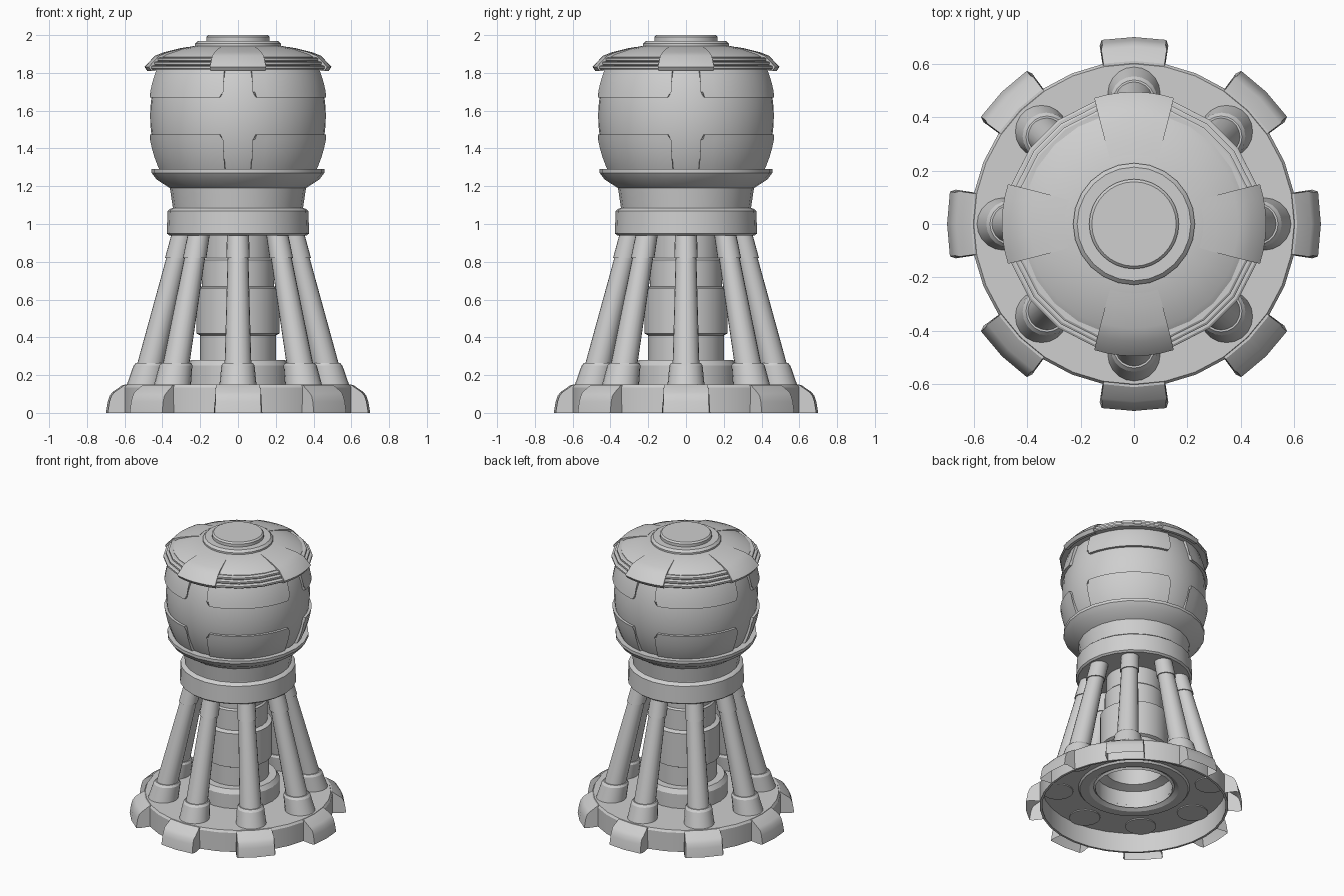
import bpy, bmesh
from math import sin, cos, pi, radians, sqrt
from mathutils import Vector

cube = bpy.data.objects.get("Cube")
if cube:
    bpy.data.objects.remove(cube, do_unlink=True)

grey = bpy.data.materials.new("plain_grey")
grey.use_nodes = True
GREY = (0.62, 0.62, 0.62, 1)
grey.diffuse_color = GREY
grey.node_tree.nodes["Principled BSDF"].inputs["Base Color"].default_value = GREY


def finish(name, bm, angle=32):
    """Turn a bmesh into a smooth-shaded object with sharp corners."""
    bmesh.ops.remove_doubles(bm, verts=bm.verts, dist=1e-5)
    bmesh.ops.recalc_face_normals(bm, faces=bm.faces)
    mesh = bpy.data.meshes.new(name)
    bm.to_mesh(mesh)
    bm.free()
    mesh.materials.append(grey)
    ob = bpy.data.objects.new(name, mesh)
    bpy.context.collection.objects.link(ob)
    bpy.ops.object.select_all(action='DESELECT')
    ob.select_set(True)
    bpy.context.view_layer.objects.active = ob
    bpy.ops.object.shade_smooth_by_angle(angle=radians(angle))
    return ob


def lathe(name, profile, steps=24):
    """Revolve a closed (radius, height) outline all the way round."""
    bm = bmesh.new()
    rings = [[bm.verts.new((r * cos(2 * pi * i / steps), r * sin(2 * pi * i / steps), z))
              for r, z in profile] for i in range(steps)]
    n = len(profile)
    for i in range(steps):
        a, b = rings[i], rings[(i + 1) % steps]
        for j in range(n):
            k = (j + 1) % n
            if profile[j][0] == 0 and profile[k][0] == 0:
                continue
            quad = [a[j], b[j], b[k], a[k]]
            if profile[j][0] == 0:
                quad = [a[j], b[k], a[k]]
            elif profile[k][0] == 0:
                quad = [a[j], b[j], a[k]]
            bm.faces.new(quad)
    return finish(name, bm)


def sector(name, outline, centre, steps=4, hollow=False):
    """Sweep a closed (radius, height, half angle) outline over part of a turn."""
    bm = bmesh.new()
    rings = []
    for i in range(steps + 1):
        t = 2 * i / steps - 1
        ring = []
        for r, z, half in outline:
            a = radians(centre + half * t)
            ring.append(bm.verts.new((r * cos(a), r * sin(a), z)))
        rings.append(ring)
    n = len(outline)
    for a, b in zip(rings, rings[1:]):
        for j in range(n):
            k = (j + 1) % n
            bm.faces.new((a[j], b[j], b[k], a[k]))
    bm.faces.new(rings[0])
    bm.faces.new(rings[-1])
    bmesh.ops.recalc_face_normals(bm, faces=bm.faces)
    if hollow:
        floor = [f for f in bm.faces if all(v.co.z < 1e-4 for v in f.verts)]
        bmesh.ops.delete(bm, geom=floor, context='FACES')
    return finish(name, bm)


def rod(name, p0, p1, r0, r1, sides=20):
    """Tapered cylinder between two points with level ends."""
    bm = bmesh.new()
    ends = [[bm.verts.new(p + Vector((r * cos(2 * pi * i / sides), r * sin(2 * pi * i / sides), 0)))
             for i in range(sides)] for p, r in ((p0, r0), (p1, r1))]
    for i in range(sides):
        j = (i + 1) % sides
        bm.faces.new((ends[0][i], ends[0][j], ends[1][j], ends[1][i]))
    for ring in ends:
        bm.faces.new(ring)
    return finish(name, bm)


# Base plate with a thin skirt, open underneath, and a lip round the centre hole
lathe("base_plate", [(.61, 0), (.61, .135), (.6, .15), (.25, .15), (.29, .125), (.35, .125),
                     (.36, .137), (.595, .137), (.595, 0)], 32)

# Hollow teeth around the base
for i in range(8):
    sector("base_tooth_%d" % (i + 1),
           [(.6, 0, 11.2), (.68, 0, 10.9), (.7, 0, 10), (.69, .06, 10), (.68, .09, 10),
            (.665, .11, 10.6), (.611, .147, 10.8), (.6, .147, 11)], i * 45, 2, True)

# Hollow stepped centre column
lathe("centre_column", [(.25, .13), (.27, .15), (.27, .25), (.25, .28), (.2, .28), (.2, .41),
                        (.22, .42), (.22, .66), (.19, .67), (.19, .81), (.18, .82), (.18, .96),
                        (0, .96), (0, .64), (.19, .64), (.19, .27), (.25, .25)])


# Sloping legs with a cuff at each end
def leg_point(angle, z):
    r = .49 - .247 * (z - .15)
    return Vector((r * cos(angle), r * sin(angle), z))


for i in range(8):
    a = i * pi / 4
    for part, z0, z1, r0, r1 in (("leg", .14, .96, .074, .051),
                                 ("leg_foot_cuff", .13, .25, .1, .088),
                                 ("leg_foot_rim", .25, .265, .088, .078),
                                 ("leg_top_cuff", .82, .96, .062, .058)):
        rod("%s_%d" % (part, i + 1), leg_point(a, z0), leg_point(a, z1), r0, r1)

# Collar, neck and flared cup under the body
lathe("collar", [(0, .94), (.365, .94), (.377, .95), (.372, 1.07), (.36, 1.08),
                 (.345, 1.085), (.345, 1.1), (0, 1.1)])
lathe("flared_cup", [(0, 1.09), (.345, 1.09), (.36, 1.19), (.43, 1.235), (.457, 1.27),
                     (.457, 1.29), (.41, 1.29), (.39, 1.25), (0, 1.25)])


# Round body
def body_radius(z):
    return .465 * sqrt(1 - ((z - 1.57) / .57) ** 2)


def spread(z0, z1, count):
    return [z0 + (z1 - z0) * i / count for i in range(count + 1)]


lathe("round_body", [(0, 1.24)] + [(body_radius(z), z) for z in spread(1.24, 1.84, 14)]
      + [(0, 1.84)], 40)

# Raised body panels with clipped corners, in four quarters
for row, hidden, edge in (("lower", 1.26, 1.475), ("upper", 1.83, 1.67)):
    clip = edge + (.03 if hidden > edge else -.03)
    outer = [(body_radius(z) + .018, z, 35.5) for z in spread(hidden, clip, 4)]
    outer += [(body_radius(edge) + .018, edge, 33)]
    inner = [(r - .04, z, h) for r, z, h in reversed(outer)]
    for i in range(4):
        sector("%s_panel_%d" % (row, i + 1), outer + inner, 45 + i * 90, 8)

# Domed roof with stepped, faceted rims
lathe("roof_dome", [(0, 1.81), (.42, 1.81), (.42, 1.885), (.4, 1.897), (.31, 1.927),
                    (.22, 1.945), (0, 1.95)])
for i, (r, z) in enumerate(((.482, 1.83), (.464, 1.852), (.446, 1.873))):
    lathe("roof_rim_%d" % (i + 1), [(.39, z - .013), (r - .006, z - .013), (r, z - .007),
                                    (r, z + .004), (r - .008, z + .009), (.39, z + .009)], 20)

# Four flaps draped over the roof edge
for i in range(4):
    sector("roof_flap_%d" % (i + 1),
           [(.26, 1.938, 20), (.31, 1.93, 19.5), (.39, 1.91, 18.5), (.44, 1.89, 18),
            (.495, 1.832, 17.5), (.48, 1.81, 17.5), (.46, 1.81, 17.5), (.42, 1.86, 18),
            (.3, 1.9, 19.5), (.26, 1.91, 20)], i * 90, 6)

# Top ring and lid
lathe("top_ring", [(0, 1.93), (.228, 1.93), (.228, 1.955), (.213, 1.97), (.175, 1.97), (0, 1.97)])
lathe("top_lid", [(0, 1.96), (.168, 1.96), (.168, 1.99), (.158, 2), (0, 2)], 32)
